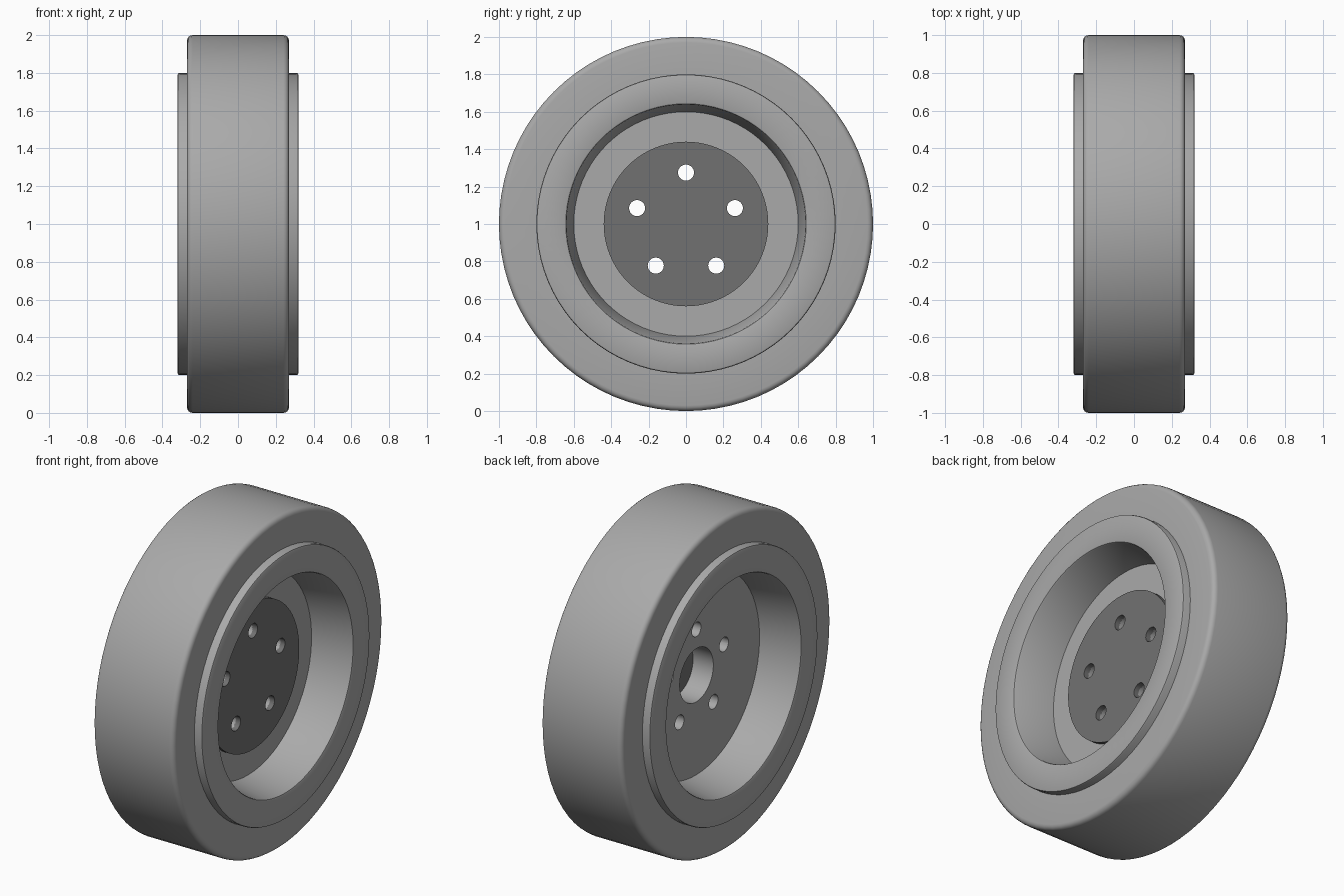
import bpy
import bmesh
from math import cos, sin, tau, radians

cube = bpy.data.objects.get("Cube")
if cube:
    bpy.data.objects.remove(cube, do_unlink=True)

SEGMENTS = 80
AXLE = (0, 0, 1)


def make_material(name, grey):
    colour = (grey, grey, grey, 1)
    mat = bpy.data.materials.new(name)
    mat.use_nodes = True
    mat.diffuse_color = colour
    mat.node_tree.nodes["Principled BSDF"].inputs["Base Color"].default_value = colour
    return mat


def smooth(obj):
    bpy.ops.object.select_all(action="DESELECT")
    obj.select_set(True)
    bpy.context.view_layer.objects.active = obj
    bpy.ops.object.shade_smooth_by_angle(angle=radians(30))


def lathe(name, profile, mat, round_width, round_from, steps):
    """Turn a closed (x, radius) profile about the axle, rounding the outer rims."""
    bm = bmesh.new()
    rings = []
    for i in range(SEGMENTS):
        a = tau * i / SEGMENTS
        rings.append([bm.verts.new((x, r * sin(a), r * cos(a))) for x, r in profile])
    count = len(profile)
    for i, ring in enumerate(rings):
        after = rings[(i + 1) % SEGMENTS]
        for j in range(count):
            k = (j + 1) % count
            bm.faces.new((ring[j], ring[k], after[k], after[j]))
    bmesh.ops.recalc_face_normals(bm, faces=bm.faces)
    rims = [e for e in bm.edges
            if abs(e.verts[0].co.x - e.verts[1].co.x) < 1e-5
            and all(v.co.yz.length > round_from for v in e.verts)
            and e.calc_face_angle() > 1
            and abs(e.verts[0].co.yz.length - e.verts[1].co.yz.length) < 1e-5]
    bmesh.ops.bevel(bm, geom=rims, offset=round_width, segments=steps,
                    profile=0.5, affect="EDGES")
    mesh = bpy.data.meshes.new(name)
    bm.to_mesh(mesh)
    bm.free()
    obj = bpy.data.objects.new(name, mesh)
    obj.location = AXLE
    bpy.context.collection.objects.link(obj)
    mesh.materials.append(mat)
    return obj


def cylinder(name, radius, x0, x1, y=0, z=1, sides=SEGMENTS):
    bpy.ops.mesh.primitive_cylinder_add(
        vertices=sides, radius=radius, depth=x1 - x0,
        location=((x0 + x1) / 2, y, z), rotation=(0, radians(90), 0))
    obj = bpy.context.object
    obj.name = name
    return obj


def cut(obj, cutter):
    mod = obj.modifiers.new("bolt_hole", "BOOLEAN")
    mod.operation = "DIFFERENCE"
    mod.solver = "EXACT"
    mod.object = cutter
    bpy.context.view_layer.objects.active = obj
    bpy.ops.object.modifier_apply(modifier=mod.name)


light_grey = make_material("light_grey", 0.4)
dark_grey = make_material("dark_grey", 0.167)

# Tyre band with rounded shoulders
tyre = lathe("tyre", [(-0.27, 0.78), (-0.27, 1), (0.27, 1), (0.27, 0.78)],
             light_grey, 0.03, 0.9, 4)

# Rim: wide ring, tapered wells on both sides, central web with a bore
half = [(0.07, 0.16), (0.07, 0.6), (0.32, 0.64), (0.32, 0.8)]
rim = lathe("rim", half + [(-x, r) for x, r in reversed(half)],
            light_grey, 0.01, 0.62, 2)

# Hub cover closing the bore on the left side
hub_cover = cylinder("hub_cover", 0.44, 0.065, 0.10)
hub_cover.data.materials.append(dark_grey)

# Five bolt holes through the cover and the web
for i in range(5):
    a = tau * i / 5
    cutter = cylinder("hole_cutter", 0.043, -0.2, 0.2,
                      0.275 * sin(a), 1 + 0.275 * cos(a), 24)
    cutter.hide_render = True
    for part in (rim, hub_cover):
        cut(part, cutter)
    bpy.data.objects.remove(cutter, do_unlink=True)

for part in (tyre, rim, hub_cover):
    smooth(part)
